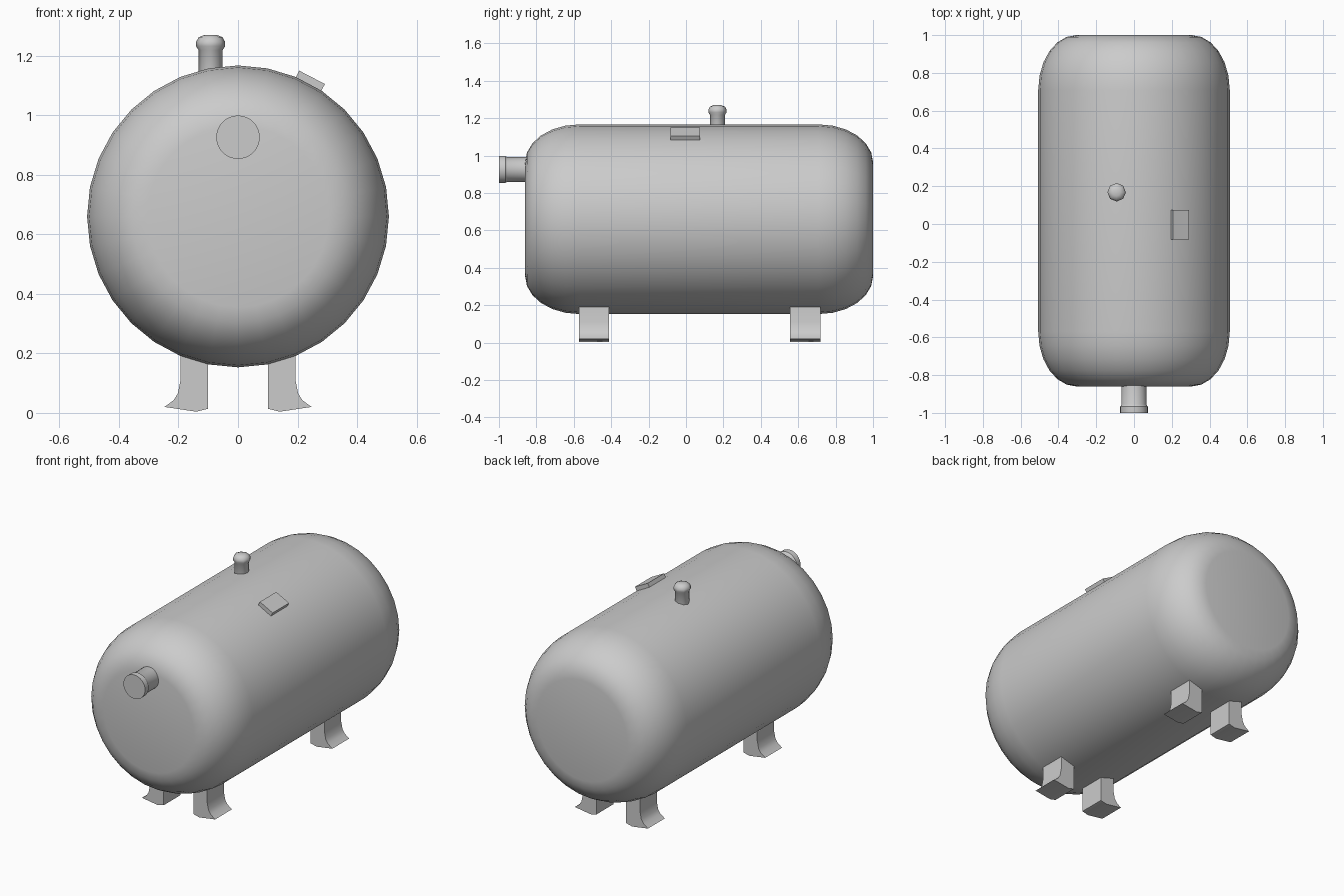
import bpy, bmesh
from math import sin, cos, pi, radians
from mathutils import Matrix

if "Cube" in bpy.data.objects:
    bpy.data.objects.remove(bpy.data.objects["Cube"])


def finish(name, bm, smooth=None):
    bmesh.ops.recalc_face_normals(bm, faces=bm.faces)
    me = bpy.data.meshes.new(name)
    bm.to_mesh(me)
    bm.free()
    ob = bpy.data.objects.new(name, me)
    bpy.context.collection.objects.link(ob)
    if smooth:
        bpy.ops.object.select_all(action='DESELECT')
        ob.select_set(True)
        bpy.context.view_layer.objects.active = ob
        bpy.ops.object.shade_smooth_by_angle(angle=radians(smooth))
    return ob


def lathe(name, profile, sides, origin, axis, smooth):
    """Spin (radius, distance) points about the y or z axis, with capped ends."""
    bm = bmesh.new()
    rings = []
    for r, d in profile:
        ring = []
        for i in range(sides):
            a = 2 * pi * i / sides
            u, v = r * cos(a), r * sin(a)
            co = (u, d, v) if axis == 'Y' else (u, v, d)
            ring.append(bm.verts.new([c + o for c, o in zip(co, origin)]))
        rings.append(ring)
    for a, b in zip(rings, rings[1:]):
        for i in range(sides):
            j = (i + 1) % sides
            bm.faces.new((a[i], a[j], b[j], b[i]))
    bm.faces.new(rings[0])
    bm.faces.new(rings[-1])
    return finish(name, bm, smooth)


def prism(name, points, y0, y1):
    """Extrude an x-z outline along y."""
    bm = bmesh.new()
    a = [bm.verts.new((x, y0, z)) for x, z in points]
    b = [bm.verts.new((x, y1, z)) for x, z in points]
    n = len(points)
    for i in range(n):
        j = (i + 1) % n
        bm.faces.new((a[i], a[j], b[j], b[i]))
    bm.faces.new(a)
    bm.faces.new(b)
    return finish(name, bm, 35)


# Tank body with rounded elliptical shoulders
R, RF, DEPTH, STEPS = 0.507, 0.305, 0.29, 6
arc = [(RF + (R - RF) * sin(pi / 2 * i / STEPS), DEPTH * cos(pi / 2 * i / STEPS))
       for i in range(STEPS + 1)]
profile = [(r, -0.57 - d) for r, d in arc] + [(r, 0.71 + d) for r, d in reversed(arc)]
lathe("tank_body", profile, 32, (0, 0, 0.66), 'Y', 40)

# Outlet pipe with end cap on the front
lathe("outlet_pipe", [(0.066, -0.80), (0.066, -0.955), (0.07, -0.963),
                      (0.073, -0.966), (0.073, -1.0)], 32, (0, 0, 0.926), 'Y', 35)

# Mushroom-headed valve on top
lathe("top_valve", [(0.040, 1.12), (0.040, 1.218), (0.049, 1.232), (0.049, 1.246),
                    (0.040, 1.262), (0.020, 1.27)], 8, (-0.092, 0.168, 0), 'Z', 60)

# Tilted name plate block
bm = bmesh.new()
bmesh.ops.create_cube(bm, size=1, matrix=Matrix.Translation((0.241, -0.004, 1.112))
                      @ Matrix.Rotation(radians(27.5), 4, 'Y')
                      @ Matrix.Diagonal((0.097, 0.158, 0.034, 1)))
finish("plate", bm)

# Four legs with flared feet
outline = [(0.1, 0.21), (0.193, 0.21), (0.193, 0.11), (0.202, 0.065),
           (0.217, 0.042), (0.247, 0.02), (0.14, 0.004), (0.1, 0.014)]
for side, sx in (("right", 1), ("left", -1)):
    for end, y0 in (("front", -0.573), ("back", 0.557)):
        prism(f"leg_{end}_{side}", [(sx * x, z) for x, z in outline], y0, y0 + 0.162)
